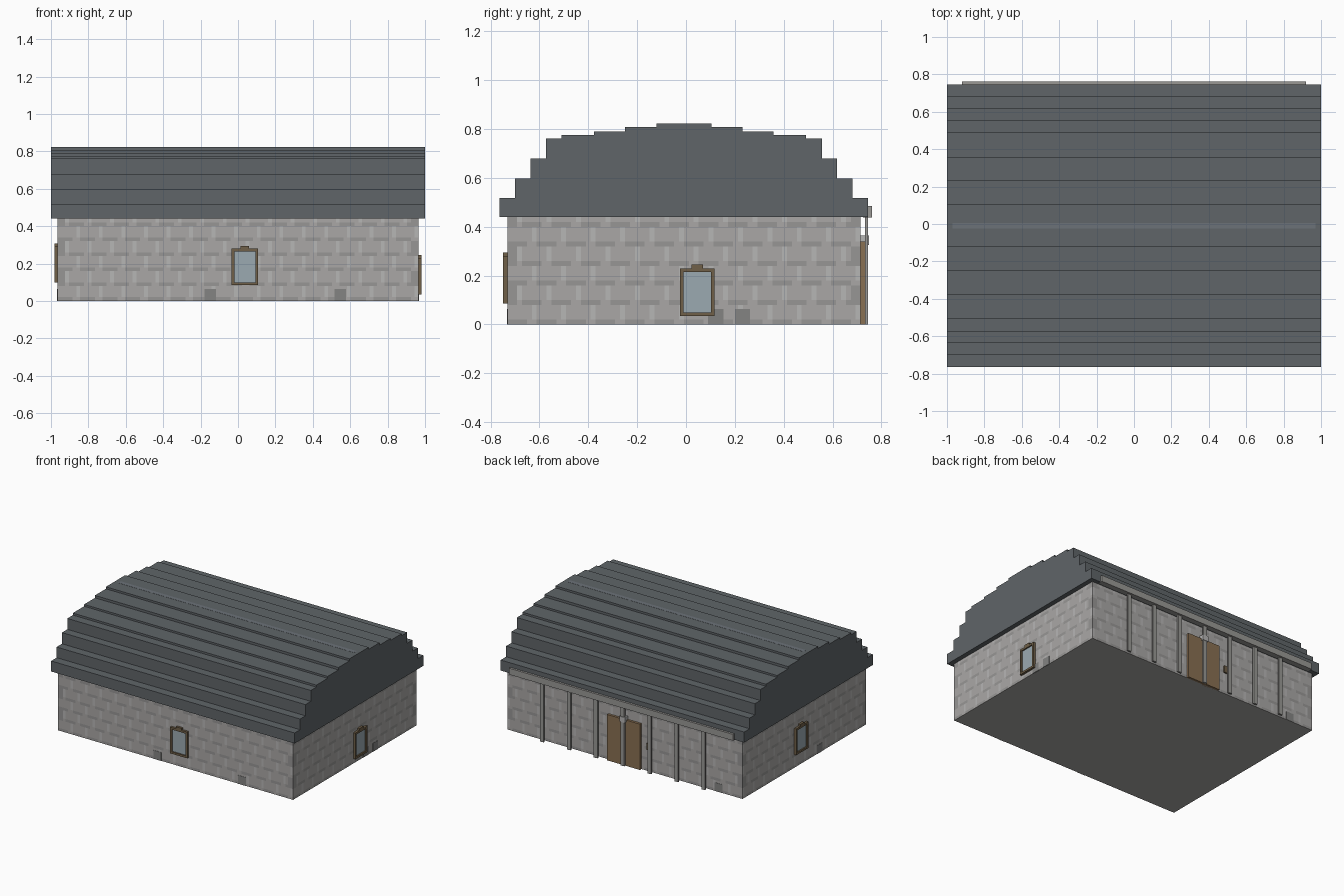
import bpy, bmesh

if "Cube" in bpy.data.objects:
    bpy.data.objects.remove(bpy.data.objects["Cube"])


def material(name, rgb):
    m = bpy.data.materials.new(name)
    m.diffuse_color = (*rgb, 1)
    m.use_nodes = True
    m.node_tree.nodes["Principled BSDF"].inputs["Base Color"].default_value = m.diffuse_color
    return m


STONE = material("stone", (0.40, 0.39, 0.38))
JOINT = material("shaded_joint", (0.31, 0.305, 0.30))
LIGHT = material("light_joint", (0.47, 0.465, 0.46))
BLOCK = material("dark_stone", (0.23, 0.23, 0.225))
SLATE = material("slate", (0.115, 0.13, 0.14))
RIDGE = material("ridge_slate", (0.15, 0.17, 0.19))
FRAME = material("frame_wood", (0.16, 0.115, 0.065))
GLASS = material("glass", (0.33, 0.40, 0.44))
DOOR = material("door_wood", (0.25, 0.16, 0.085))
POST = material("post_grey", (0.32, 0.315, 0.30))

X0, X1, Y0, Y1, H = -0.965, 0.965, -0.732, 0.715, 0.44
# wall side: (run axis, outward sign, wall plane)
SIDES = {"front": ("x", -1, Y0), "back": ("x", 1, Y1),
         "left": ("y", -1, X0), "right": ("y", 1, X1)}


def finish(bm, name, mats):
    bmesh.ops.recalc_face_normals(bm, faces=bm.faces)
    me = bpy.data.meshes.new(name)
    bm.to_mesh(me)
    bm.free()
    for m in mats:
        me.materials.append(m)
    ob = bpy.data.objects.new(name, me)
    bpy.context.collection.objects.link(ob)
    return ob


def box(name, x, y, z, mat):
    bm = bmesh.new()
    bmesh.ops.create_cube(bm, size=1)
    for v in bm.verts:
        v.co = [a + (b - a) * (c + 0.5) for (a, b), c in zip((x, y, z), v.co)]
    return finish(bm, name, [mat])


def wall_box(name, side, u, z, d, mat):
    """Box on a wall: u along the wall, d distance range outwards."""
    axis, sign, plane = SIDES[side]
    out = sorted(plane + sign * k for k in d)
    if axis == "x":
        return box(name, u, out, z, mat)
    return box(name, out, u, z, mat)


# masonry walls: coplanar cells, coloured as staggered blocks
bm = bmesh.new()
ROWS = 22
for axis, sign, plane in SIDES.values():
    a, b = (X0, X1) if axis == "x" else (Y0, Y1)
    n = 96 if axis == "x" else 72
    grid = []
    for j in range(ROWS + 1):
        line = []
        for i in range(n + 1):
            u, z = a + (b - a) * i / n, H * j / ROWS
            line.append(bm.verts.new((u, plane, z) if axis == "x" else (plane, u, z)))
        grid.append(line)
    for j in range(ROWS):
        row, r = divmod(j, 4)
        for i in range(n):
            p = (i + 3 * (row % 2)) % 6
            mat = 0
            if r == 0 and p < 4:
                mat = 1
            elif r > 0 and p == 5:
                mat = 2
            if min(i, n - 1 - i) < 2 and row % 2:
                mat = 1
            f = bm.faces.new((grid[j][i], grid[j][i + 1],
                              grid[j + 1][i + 1], grid[j + 1][i]))
            f.material_index = mat
bmesh.ops.remove_doubles(bm, verts=bm.verts, dist=1e-4)
for z in (0, H):
    rim = [v for v in bm.verts if abs(v.co.z - z) < 1e-5]
    corners = [min(rim, key=lambda v: (v.co.x - x) ** 2 + (v.co.y - y) ** 2)
               for x, y in ((X0, Y0), (X1, Y0), (X1, Y1), (X0, Y1))]
    bm.faces.new(corners)
finish(bm, "masonry_walls", [STONE, JOINT, LIGHT])

# stepped vaulted roof: half profile (half width, top of step), mirrored
RC = -0.009
steps = [(0.755, 0.518), (0.691, 0.597), (0.628, 0.68), (0.565, 0.761),
         (0.50, 0.776), (0.368, 0.79), (0.241, 0.808), (0.1125, 0.823)]
half, base = [], H
for w, top in steps:
    half += [(w, base), (w, top)]
    base = top
profile = half + [(-w, z) for w, z in reversed(half)]
bm = bmesh.new()
end = bm.faces.new([bm.verts.new((-1, RC + y, z)) for y, z in profile])
ext = bmesh.ops.extrude_face_region(bm, geom=[end], use_keep_orig=True)
for g in ext["geom"]:
    if isinstance(g, bmesh.types.BMVert):
        g.co.x = 1
finish(bm, "stepped_roof", [SLATE])
box("ridge_strip", (-0.97, 0.97), (RC - 0.015, RC + 0.015), (0.815, 0.824), RIDGE)


# windows: four frame bars, glass and keystone
def window(side, u0, z0):
    w, h, t = 0.142, 0.195, 0.015
    u1, z1 = u0 + w, z0 + h
    d = (-0.01, 0.017)
    wall_box(side + "_window_sill", side, (u0, u1), (z0, z0 + t), d, FRAME)
    wall_box(side + "_window_head", side, (u0, u1), (z1 - t, z1), d, FRAME)
    for k, a in enumerate((u0, u1 - t)):
        wall_box(f"{side}_window_jamb_{k}", side, (a, a + t), (z0 + t, z1 - t), d, FRAME)
    wall_box(side + "_window_glass", side, (u0 + t, u1 - t), (z0 + t, z1 - t),
             (-0.01, 0.007), GLASS)
    m = (u0 + u1) / 2
    wall_box(side + "_window_keystone", side, (m - 0.023, m + 0.023),
             (z1, z1 + 0.015), d, FRAME)


window("front", -0.034, 0.085)
window("right", -0.025, 0.035)
window("left", -0.033, 0.098)

# dark stones at the foot of the walls
for k, (side, u) in enumerate([("front", -0.18), ("front", 0.515), ("right", 0.09),
                               ("right", 0.20), ("left", -0.22), ("back", -0.80)]):
    wall_box(f"foot_stone_{k}", side, (u, u + 0.063), (0, 0.063), (-0.01, 0.002), BLOCK)

# back: double door, free-standing posts and the beam above them
for s, name in ((-1, "left"), (1, "right")):
    wall_box(name + "_door_leaf", "back", sorted((s * 0.002, s * 0.135)), (0, 0.34),
             (-0.01, 0.018), DOOR)
for k in range(-3, 4):
    x = 0.221 * k
    wall_box(f"post_{k + 3}", "back", (x - 0.015, x + 0.015), (0, H), (0.018, 0.031), POST)
wall_box("post_beam", "back", (-0.92, 0.92), (0.438, 0.485), (0.01, 0.047), POST)
wall_box("door_keystone", "back", (-0.023, 0.023), (0.325, 0.365), (0, 0.035), LIGHT)
wall_box("door_plate", "back", (-0.215, -0.185), (0.16, 0.21), (0, 0.012), FRAME)
